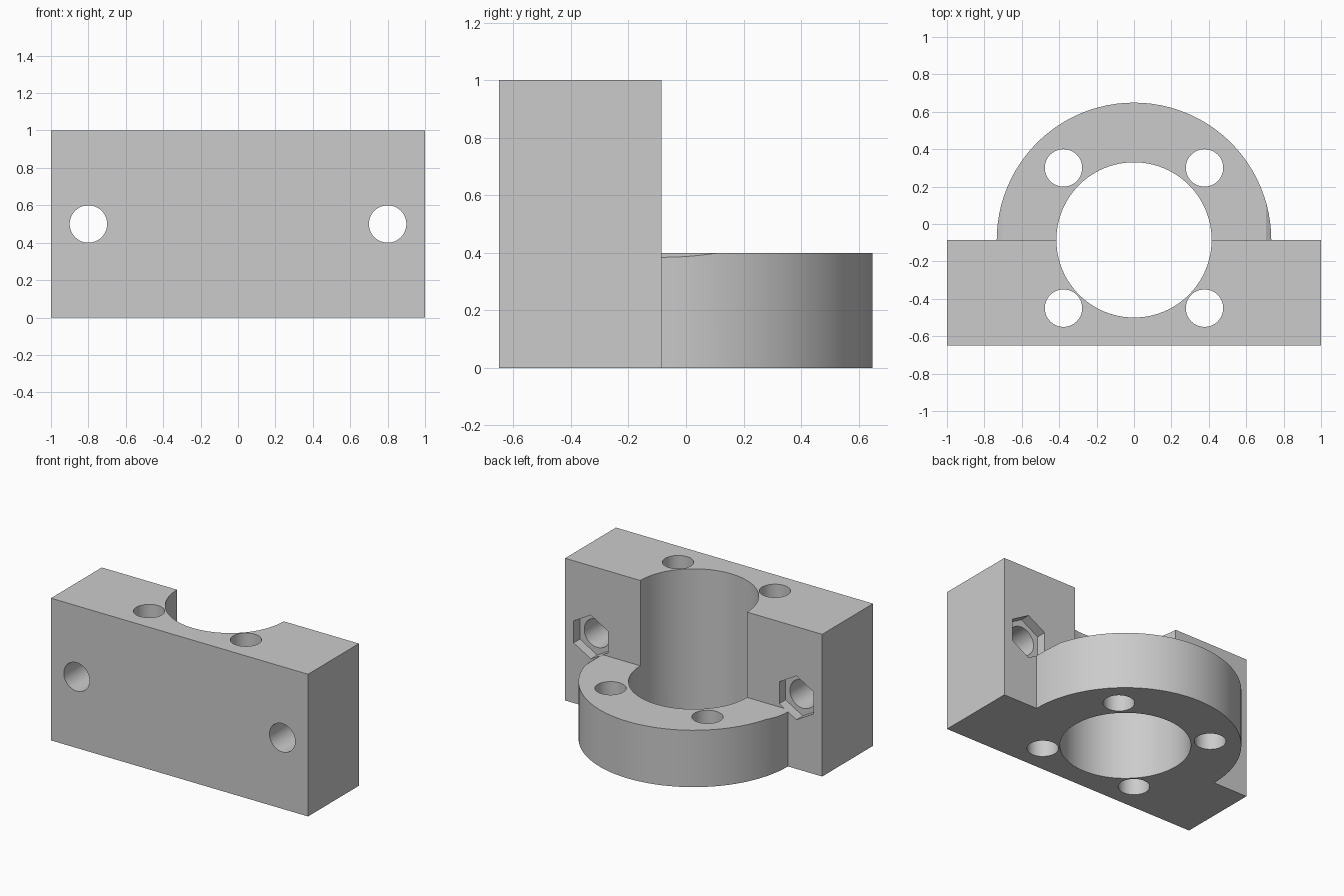
import bpy
import math
from mathutils import Matrix

cube = bpy.data.objects.get("Cube")
if cube:
    bpy.data.objects.remove(cube, do_unlink=True)

FRONT, BACK = -0.65, -0.085      # front and back faces of the block
RING_R, BORE_R, HOLE_R = 0.734, 0.415, 0.1
SEGMENTS = 96

grey = bpy.data.materials.new("plain grey")
grey.use_nodes = True
colour = (0.6, 0.6, 0.6, 1)
grey.diffuse_color = colour
grey.node_tree.nodes["Principled BSDF"].inputs["Base Color"].default_value = colour


def prism(name, outline, low, high, matrix=Matrix()):
    """Extrude a closed counter-clockwise outline from low to high."""
    n = len(outline)
    verts = [(x, y, z) for z in (low, high) for x, y in outline]
    faces = [tuple(reversed(range(n))), tuple(range(n, 2 * n))]
    faces += [(i, (i + 1) % n, (i + 1) % n + n, i + n) for i in range(n)]
    mesh = bpy.data.meshes.new(name)
    mesh.from_pydata(verts, [], faces)
    mesh.transform(matrix)
    mesh.materials.append(grey)
    obj = bpy.data.objects.new(name, mesh)
    bpy.context.collection.objects.link(obj)
    return obj


def arc(cx, cy, radius, count, start=0.0, sweep=2 * math.pi, closed=True):
    steps = count if closed else count - 1
    angles = [start + sweep * i / steps for i in range(count)]
    return [(cx + radius * math.cos(a), cy + radius * math.sin(a)) for a in angles]


def combine(target, tool, operation):
    mod = target.modifiers.new("combine", 'BOOLEAN')
    mod.operation, mod.solver, mod.object = operation, 'EXACT', tool
    bpy.context.view_layer.objects.active = target
    bpy.ops.object.modifier_apply(modifier=mod.name)
    bpy.data.objects.remove(tool, do_unlink=True)


# Upright block and low half-round flange
body = prism("bearing_bracket", [(-1, FRONT), (1, FRONT), (1, BACK), (-1, BACK)], 0, 1)
half_round = arc(0, BACK, RING_R, SEGMENTS // 2 + 1, 0, math.pi, False)
half_round += [(-RING_R, BACK - 0.2), (RING_R, BACK - 0.2)]
combine(body, prism("flange", half_round, 0, 0.4), 'UNION')

# Central bore
combine(body, prism("bore", arc(0, BACK, BORE_R, SEGMENTS), -0.1, 1.1), 'DIFFERENCE')

# Outlines drawn in x and z, extruded towards the back
lying = Matrix(((1, 0, 0, 0), (0, 0, 1, 0), (0, 1, 0, 0), (0, 0, 0, 1)))

for side in (-1, 1):
    # Vertical bolt holes
    for y in (-0.45, 0.3):
        hole = prism("bolt_hole", arc(side * 0.377, y, HOLE_R, 48), -0.1, 1.1)
        combine(body, hole, 'DIFFERENCE')
    # Horizontal mounting hole and hexagonal nut pocket, which nicks the flange
    for radius, count, low, high in ((HOLE_R, 48, FRONT - 0.1, BACK + 0.1),
                                     (0.154, 6, BACK - 0.07, BACK + 0.4)):
        outline = arc(side * 0.8, 0.5, radius, count, math.pi / 2)
        cutter = prism("mount_cutter", outline, low, high, lying)
        cutter.data.flip_normals()
        combine(body, cutter, 'DIFFERENCE')

# Smooth curved walls, crisp edges
body.data.polygons.foreach_set("use_smooth", [True] * len(body.data.polygons))
body.data.set_sharp_from_angle(angle=math.radians(30))
